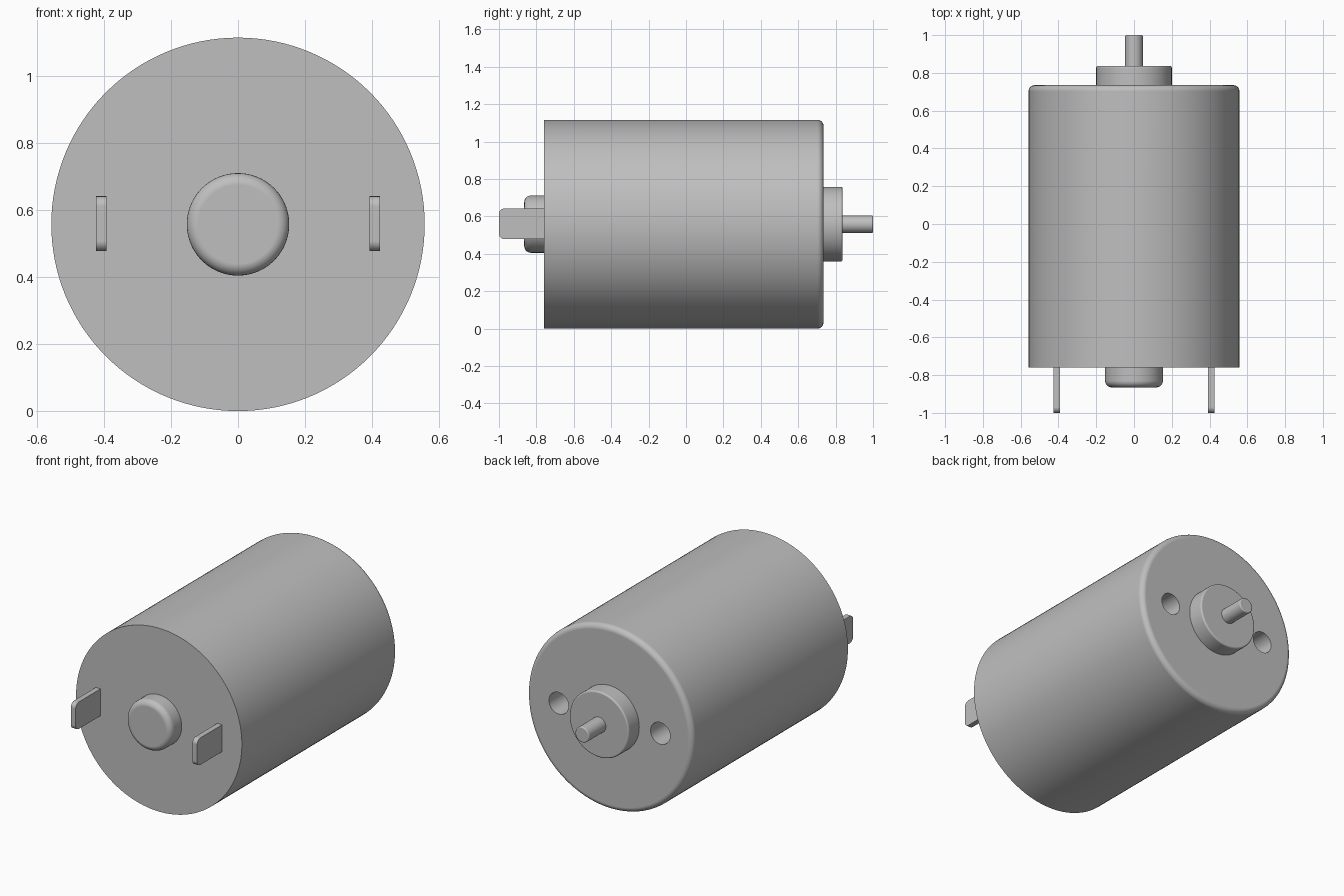
import bpy
import bmesh
import math
from mathutils import Matrix

cube = bpy.data.objects.get("Cube")
if cube:
    bpy.data.objects.remove(cube, do_unlink=True)

R = 0.558          # can radius, also the axis height
SEGMENTS = 128

metal = bpy.data.materials.new("grey_metal")
metal.use_nodes = True
grey = (0.52, 0.52, 0.52, 1)
metal.diffuse_color = grey
metal.node_tree.nodes["Principled BSDF"].inputs["Base Color"].default_value = grey


def make_object(name, bm):
    bmesh.ops.recalc_face_normals(bm, faces=bm.faces[:])
    mesh = bpy.data.meshes.new(name)
    bm.to_mesh(mesh)
    bm.free()
    mesh.materials.append(metal)
    obj = bpy.data.objects.new(name, mesh)
    bpy.context.collection.objects.link(obj)
    return obj


def round_edges(bm, edges, size):
    bmesh.ops.bevel(bm, geom=edges, offset=size, segments=6,
                    profile=0.5, affect='EDGES')


def disc(name, radius, start, end, fillet=0, x=0, segments=SEGMENTS):
    """Cylinder along y from start to end, with its end rim rounded."""
    bm = bmesh.new()
    place = Matrix.Translation((x, (start + end) / 2, R)) @ Matrix.Rotation(-math.pi / 2, 4, 'X')
    bmesh.ops.create_cone(bm, cap_ends=True, segments=segments, radius1=radius,
                          radius2=radius, depth=abs(end - start), matrix=place)
    if fillet:
        rim = [e for e in bm.edges if all(abs(v.co.y - end) < 1e-4 for v in e.verts)]
        round_edges(bm, rim, fillet)
    return make_object(name, bm)


def finish(obj):
    bpy.ops.object.select_all(action='DESELECT')
    obj.select_set(True)
    bpy.context.view_layer.objects.active = obj
    bpy.ops.object.shade_smooth_by_angle(angle=math.radians(35))
    flat = obj.modifiers.new("flat_caps", 'WEIGHTED_NORMAL')
    flat.keep_sharp = True


# Can with two mounting holes in the back
can = disc("motor_can", R, -0.76, 0.735, 0.032)
for side in (-1, 1):
    cutter = disc("hole_cutter", 0.066, 0.5, 0.8, x=0.342 * side, segments=48)
    cutter.hide_render = True
    cut = can.modifiers.new("mounting_hole", 'BOOLEAN')
    cut.operation = 'DIFFERENCE'
    cut.solver = 'EXACT'
    cut.object = cutter
    bpy.context.view_layer.objects.active = can
    bpy.ops.object.modifier_apply(modifier=cut.name)
    bpy.data.objects.remove(cutter, do_unlink=True)

# Bearing housings and shaft
parts = [
    can,
    disc("front_bearing_cap", 0.153, -0.75, -0.865, 0.035),
    disc("back_bearing_boss", 0.2, 0.72, 0.837, 0.01),
    disc("output_shaft", 0.047, 0.82, 1.0, 0.007, segments=48),
]

# Flat terminals with rounded outer corners
for side, label in ((1, "left"), (-1, "right")):
    bm = bmesh.new()
    place = Matrix.Translation((0.409 * side, -0.875, 0.56)) @ Matrix.Diagonal((0.032, 0.25, 0.164, 1))
    bmesh.ops.create_cube(bm, size=1, matrix=place)
    corners = [e for e in bm.edges if all(v.co.y < -0.99 for v in e.verts)
               and abs(e.verts[0].co.z - e.verts[1].co.z) < 1e-4]
    round_edges(bm, corners, 0.03)
    parts.append(make_object(label + "_terminal", bm))

for part in parts:
    finish(part)
